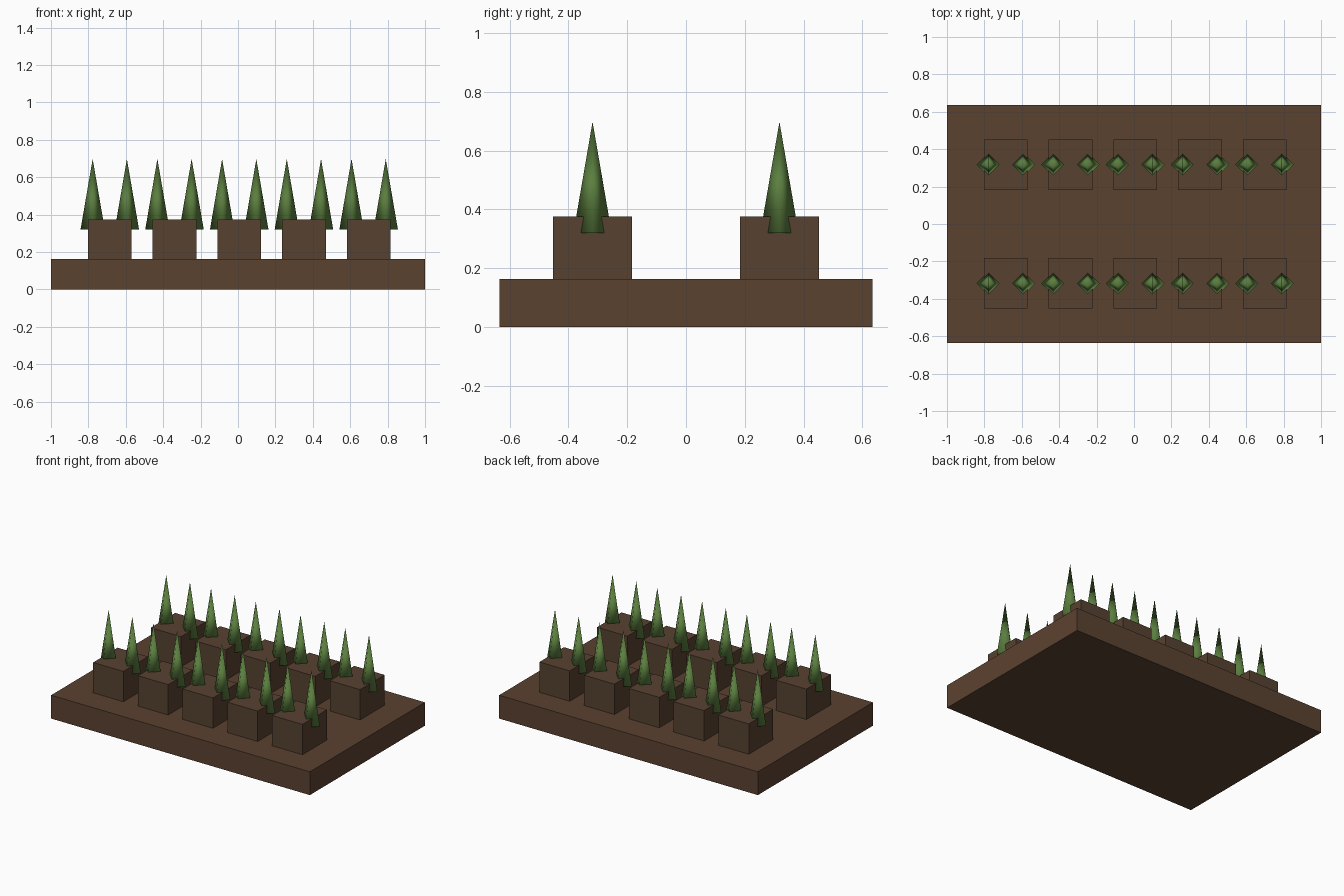
import bpy
import math

if "Cube" in bpy.data.objects:
    bpy.data.objects.remove(bpy.data.objects["Cube"])


def material(name, color):
    m = bpy.data.materials.new(name)
    m.diffuse_color = color
    m.use_nodes = True
    m.node_tree.nodes["Principled BSDF"].inputs["Base Color"].default_value = m.diffuse_color
    return m


soil = material("soil", (0.105, 0.054, 0.030, 1))
mound_soil = material("mound_soil", (0.095, 0.054, 0.030, 1))
leaf = material("leaf", (0.105, 0.21, 0.05, 1))


def box(name, x0, x1, y0, y1, z0, z1, mat):
    bpy.ops.mesh.primitive_cube_add(size=1, location=((x0 + x1) / 2, (y0 + y1) / 2, (z0 + z1) / 2))
    ob = bpy.context.object
    ob.name = name
    ob.scale = (x1 - x0, y1 - y0, z1 - z0)
    bpy.ops.object.transform_apply(location=False, rotation=False, scale=True)
    ob.data.materials.append(mat)


def sprout(x, y):
    # four-sided spike with its corners on the x and y axes
    bpy.ops.mesh.primitive_cone_add(vertices=4, radius1=0.065, radius2=0, depth=0.378,
                                    location=(x, y, 0.32 + 0.189))
    ob = bpy.context.object
    ob.name = "sprout"
    ob.data.materials.append(leaf)
    bpy.ops.object.shade_smooth_by_angle(angle=math.radians(100))


# Ground slab
box("soil_bed", -1, 1, -0.635, 0.635, 0, 0.163, soil)

# Two rows of mounds, each with a pair of sprouts
for y in (-0.318, 0.318):
    for i in range(5):
        x = 0.0065 + (i - 2) * 0.346
        box("soil_mound", x - 0.117, x + 0.117, y - 0.135, y + 0.135, 0.16, 0.375, mound_soil)
        for s in (-1, 1):
            sprout(x + s * 0.0915, y)
